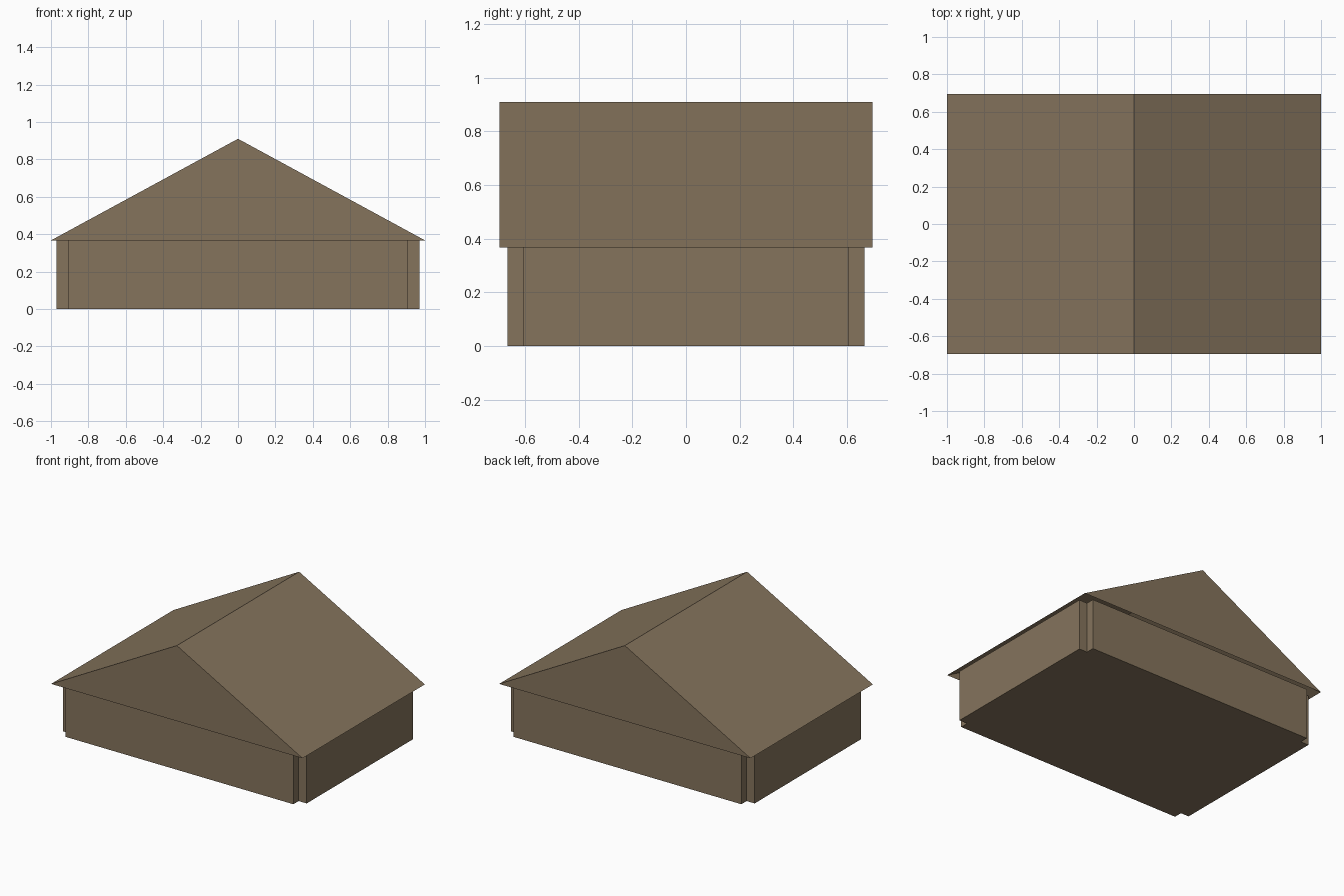
import bpy, bmesh

if "Cube" in bpy.data.objects:
    bpy.data.objects.remove(bpy.data.objects["Cube"])

wood = bpy.data.materials.new("weathered brown")
wood.diffuse_color = (0.235, 0.174, 0.108, 1.0)
wood.use_nodes = True
wood.node_tree.nodes["Principled BSDF"].inputs["Base Color"].default_value = wood.diffuse_color


def make_object(name, build):
    bm = bmesh.new()
    build(bm)
    mesh = bpy.data.meshes.new(name)
    bm.to_mesh(mesh)
    bm.free()
    mesh.materials.append(wood)
    obj = bpy.data.objects.new(name, mesh)
    bpy.context.collection.objects.link(obj)
    return obj


EAVE, RIDGE = 0.367, 0.91


# Walls: rectangular plan with a small square notch at each corner
def build_walls(bm):
    ox, oy, ix, iy = 0.97, 0.665, 0.906, 0.605
    quarter = [(ox, iy), (ix, iy), (ix, oy)]
    plan = (quarter + [(-x, y) for x, y in reversed(quarter)]
            + [(-x, -y) for x, y in quarter]
            + [(x, -y) for x, y in reversed(quarter)])
    base = bm.faces.new([bm.verts.new((x, y, 0)) for x, y in plan])
    top = bmesh.ops.extrude_face_region(bm, geom=[base], use_keep_orig=True)
    verts = [g for g in top["geom"] if isinstance(g, bmesh.types.BMVert)]
    bmesh.ops.translate(bm, verts=verts, vec=(0, 0, EAVE))
    bmesh.ops.recalc_face_normals(bm, faces=bm.faces)


# Gable roof: two slopes and two gable ends, hollow and open underneath
def build_roof(bm):
    profile = [(-1, EAVE), (1, EAVE), (0, RIDGE)]
    front, back = [[bm.verts.new((x, y, z)) for x, z in profile]
                   for y in (-0.695, 0.695)]
    bm.faces.new(front)
    bm.faces.new(back[::-1])
    for a, b in ((1, 2), (2, 0)):
        bm.faces.new((front[b], front[a], back[a], back[b]))


make_object("walls", build_walls)
make_object("gable_roof", build_roof)
